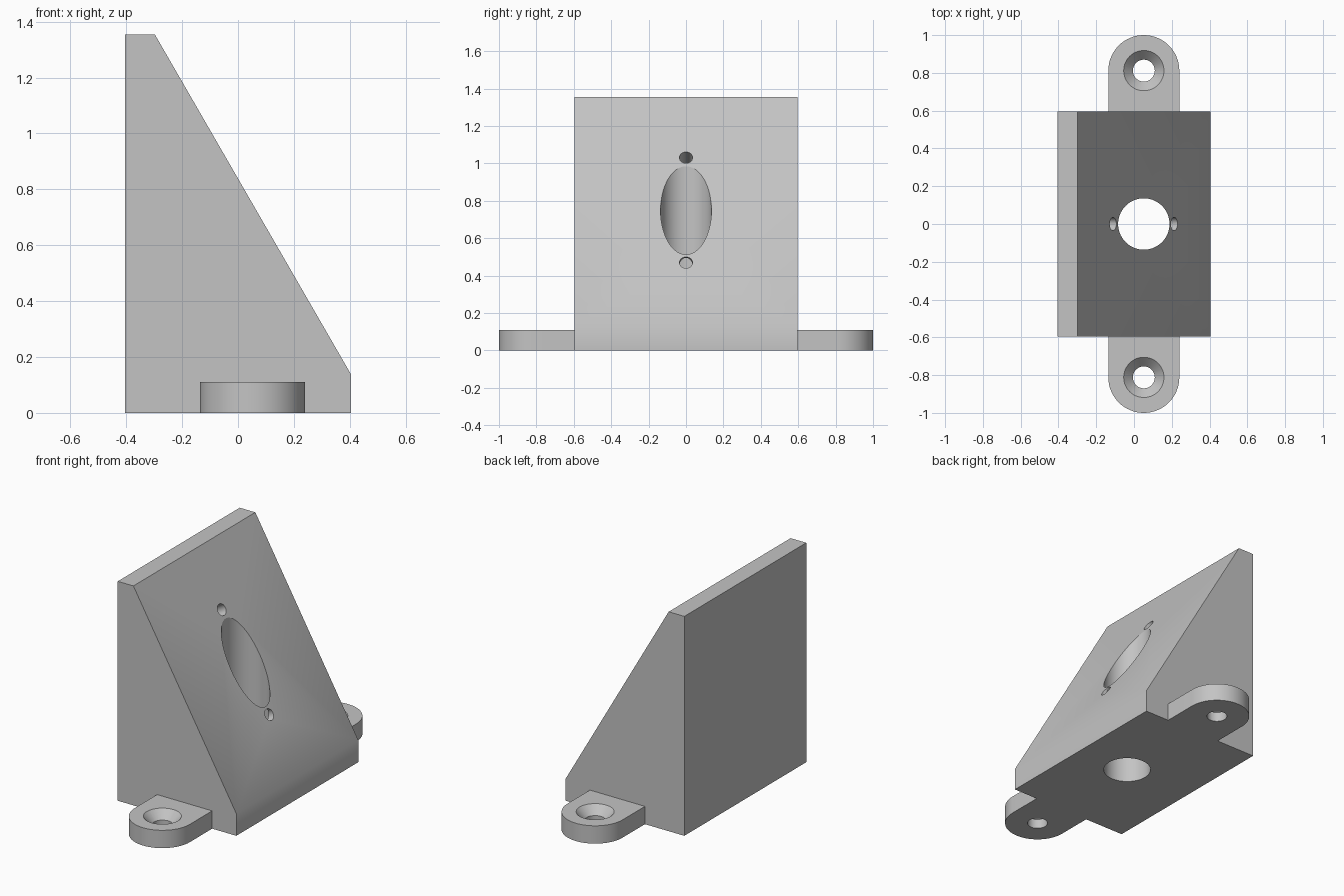
import bpy, bmesh, math
from mathutils import Vector

cube = bpy.data.objects.get("Cube")
if cube:
    bpy.data.objects.remove(cube, do_unlink=True)

grey = bpy.data.materials.new("plain grey")
grey.use_nodes = True
grey.diffuse_color = (0.55, 0.55, 0.55, 1)
grey.node_tree.nodes["Principled BSDF"].inputs["Base Color"].default_value = (0.55, 0.55, 0.55, 1)

HOLE_X = 0.052       # shared axis of the bore and both tabs
HALF_DEPTH = 0.595   # half the wedge along y
TAB_Y, TAB_R, TAB_H = 0.812, 0.188, 0.11


def prism(name, points, offset):
    """Extrude a closed outline by an offset vector."""
    bm = bmesh.new()
    face = bm.faces.new([bm.verts.new(p) for p in points])
    new = bmesh.ops.extrude_face_region(bm, geom=[face])["geom"]
    bmesh.ops.translate(bm, vec=offset, verts=[v for v in new if isinstance(v, bmesh.types.BMVert)])
    bmesh.ops.recalc_face_normals(bm, faces=bm.faces)
    mesh = bpy.data.meshes.new(name)
    bm.to_mesh(mesh)
    bm.free()
    mesh.materials.append(grey)
    obj = bpy.data.objects.new(name, mesh)
    bpy.context.collection.objects.link(obj)
    return obj


def cone(start, end, r1, r2, sides=64):
    """Round cutter running from start to end."""
    start, end = Vector(start), Vector(end)
    axis = end - start
    bpy.ops.mesh.primitive_cone_add(vertices=sides, radius1=r1, radius2=r2, depth=axis.length,
                                    location=(start + end) / 2,
                                    rotation=axis.to_track_quat('Z', 'Y').to_euler())
    obj = bpy.context.object
    obj.name = "hole_cutter"
    obj.hide_render = True
    obj.data.materials.append(grey)
    return obj


def combine(target, tool, operation):
    """Apply a boolean and discard the tool."""
    bpy.context.view_layer.objects.active = target
    mod = target.modifiers.new(operation.lower(), 'BOOLEAN')
    mod.operation, mod.solver, mod.object = operation, 'EXACT', tool
    bpy.ops.object.modifier_apply(modifier=mod.name)
    bpy.data.objects.remove(tool, do_unlink=True)


# Wedge body
low, high = Vector((0.405, 0, 0.137)), Vector((-0.298, 0, 1.355))
outline = [(-0.405, 0), (0.405, 0), (low.x, low.z), (high.x, high.z), (-0.405, high.z)]
bracket = prism("wedge_bracket", [(x, -HALF_DEPTH, z) for x, z in outline], (0, 2 * HALF_DEPTH, 0))

# Rounded mounting tabs with countersunk screw holes
for side in (-1, 1):
    arc = [math.pi * i / 32 for i in range(33)]
    points = [(HOLE_X + TAB_R * math.cos(a), side * (TAB_Y + TAB_R * math.sin(a)), 0) for a in arc]
    points += [(HOLE_X - TAB_R, side * 0.5, 0), (HOLE_X + TAB_R, side * 0.5, 0)]
    combine(bracket, prism("mounting_tab", points, (0, 0, TAB_H)), 'UNION')
    y = side * TAB_Y
    combine(bracket, cone((HOLE_X, y, -0.1), (HOLE_X, y, 0.2), 0.058, 0.058), 'DIFFERENCE')
    combine(bracket, cone((HOLE_X, y, 0.05), (HOLE_X, y, 0.12), 0.05, 0.116), 'DIFFERENCE')

# Upright bore through the wedge
combine(bracket, cone((HOLE_X, 0, -0.1), (HOLE_X, 0, 1.4), 0.136, 0.136, 96), 'DIFFERENCE')

# Small blind holes square to the slope, above and below the bore
slope = high - low
normal = Vector((slope.z, 0, -slope.x)).normalized()
for x in (-0.111, 0.213):
    point = low + slope * (x - low.x) / slope.x
    combine(bracket, cone(point + normal * 0.05, point - normal * 0.2, 0.035, 0.035, 32), 'DIFFERENCE')

# Smooth the round walls, keep the corners crisp
bpy.ops.object.select_all(action='DESELECT')
bracket.select_set(True)
bpy.context.view_layer.objects.active = bracket
bpy.ops.object.shade_smooth_by_angle(angle=math.radians(30))
